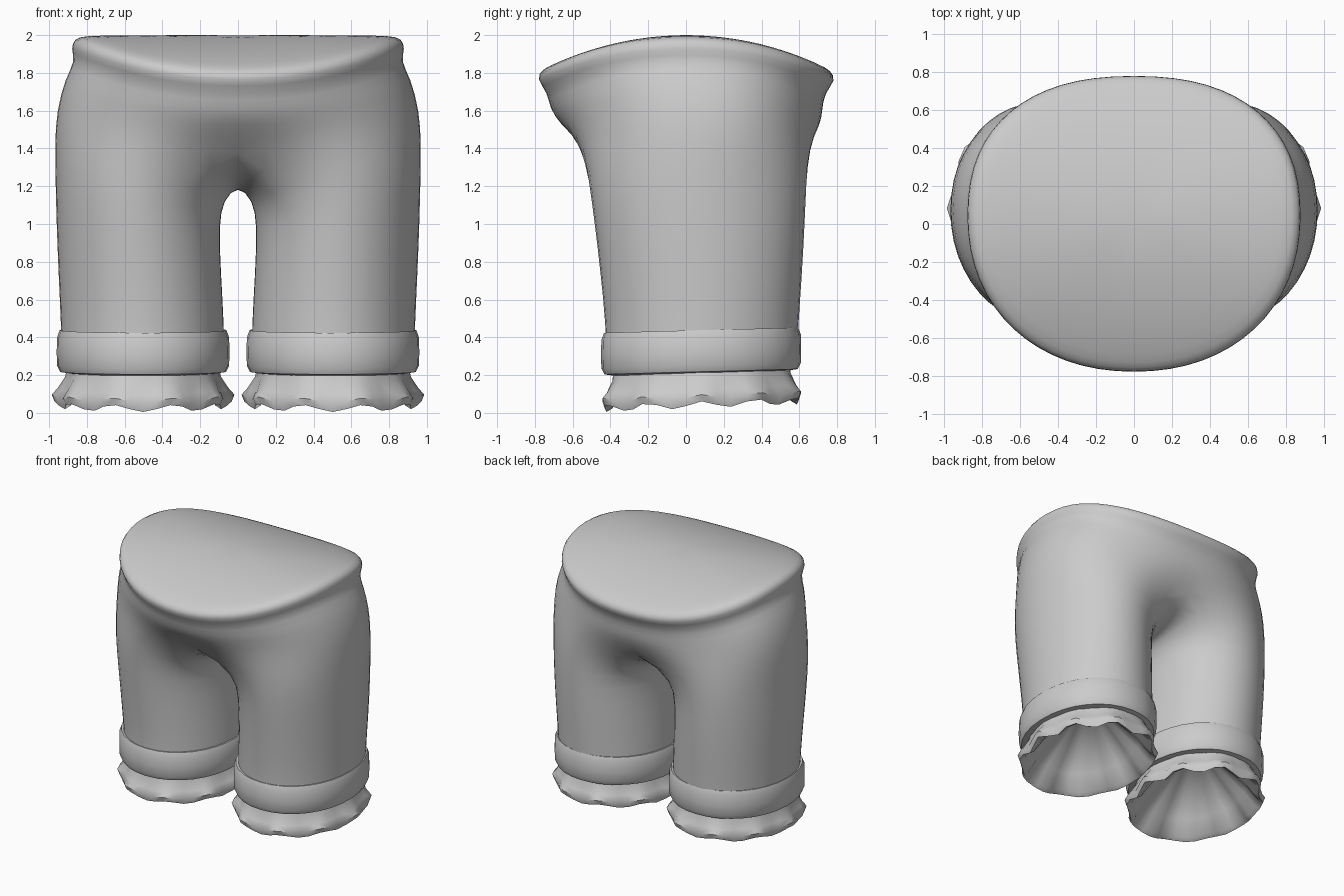
import bpy, math
from math import sin, cos, pi, radians

if "Cube" in bpy.data.objects:
    bpy.data.objects.remove(bpy.data.objects["Cube"])

grey = bpy.data.materials.new("plain_grey")
grey.diffuse_color = (0.6, 0.6, 0.6, 1)
grey.use_nodes = True
grey.node_tree.nodes["Principled BSDF"].inputs["Base Color"].default_value = grey.diffuse_color


def spow(v, e):
    return math.copysign(abs(v) ** e, v)


def oval(a, xi, xo, yf, yb, n=2.0):
    """Point at angle a on a squarish oval with its own front and back depth."""
    c, s = spow(cos(a), 2 / n), spow(sin(a), 2 / n)
    my = (yf + yb) / 2
    return (xi + xo) / 2 + (xo - xi) / 2 * c, my + (yb - yf) / 2 * s


def make(name, verts, faces, subdivide=False):
    me = bpy.data.meshes.new(name)
    me.from_pydata(verts, [], faces)
    me.materials.append(grey)
    ob = bpy.data.objects.new(name, me)
    bpy.context.collection.objects.link(ob)
    bpy.ops.object.select_all(action='DESELECT')
    ob.select_set(True)
    bpy.context.view_layer.objects.active = ob
    if subdivide:
        bpy.ops.object.shade_smooth()
    else:
        bpy.ops.object.shade_smooth_by_angle(angle=radians(50))
    mir = ob.modifiers.new("mirror", 'MIRROR')
    mir.use_clip = True
    mir.merge_threshold = 0.002
    if subdivide:
        sub = ob.modifiers.new("smooth", 'SUBSURF')
        sub.levels = sub.render_levels = 1
    return ob


# ---- trousers: one leg and half the hips, mirrored across the middle
K, INNER = 16, 7                 # outer arc segments, inner thigh points
N = K + 1 + INNER
SPLIT = radians(130)
angles = [-SPLIT + 2 * SPLIT * i / K for i in range(K + 1)]
angles += [SPLIT + (2 * pi - 2 * SPLIT) * (j + 1) / (INNER + 1) for j in range(INNER)]

verts, faces = [], []
# leg rings: height, inner x, outer x, front y, back y, drop at the inner thigh
legs = [(.30, .07, .938, -.43, .595, 0), (.45, .07, .942, -.43, .60, 0),
        (.75, .088, .956, -.46, .622, 0), (1.0, .098, .966, -.49, .635, 0),
        (1.24, .075, .972, -.52, .645, .115)]
for z, xi, xo, yf, yb, drop in legs:
    for a in angles:
        x, y = oval(a, xi, xo, yf, yb)
        verts.append((x, y, z - drop * ((1 - cos(a)) / 2) ** 3))

# hip rings: side, front, back height, half width, front, back depth, widest y
hips = [(1.42, 1.42, 1.40, .975, -.655, .72, .08), (1.60, 1.525, 1.52, .966, -.67, .715, .08),
        (1.78, 1.615, 1.60, .918, -.728, .725, .07), (1.865, 1.69, 1.69, .865, -.735, .735, .05),
        (1.93, 1.77, 1.76, .890, -.80, .80, .04), (1.985, 1.815, 1.81, .872, -.765, .77, .04)]


def hip_point(i, ring):
    zs, zf, zb, rx, yf, yb, ym = ring
    a = -pi / 2 + pi * i / K
    # the back is a little squarer than the front
    d, ze, n = (ym - yf, zf, 2.15) if a < 0 else (yb - ym, zb, 2.35)
    x, y = rx * spow(cos(a), 2 / n), ym + d * spow(sin(a), 2 / n)
    if i in (0, K):
        x = 0
    return x, y, zs + (ze - zs) * abs(y / (yf if y < 0 else yb)) ** 2.2


rows = []
for r, ring in enumerate(hips):
    row = []
    for i in range(K + 1):
        x, y, z = hip_point(i, ring)
        if r == 0:               # between hip shape and leg shape
            lx, ly = oval(angles[i], .05, .975, -.525, .65)
            x, y = .55 * x + .45 * lx, .55 * y + .45 * ly
            if i in (0, K):
                x = 0
        row.append((x, y, z))
    rows.append(row)
# gently arched top cover
for s in (.93, .7, .35):
    row = []
    for x, y, z in rows[len(hips) - 1]:
        row.append((x * s, y * s, 2.0 - .185 * abs(y * s / .77) ** 2.1))
    rows.append(row)

# crotch arch closes the inner thigh on the centre line
front, back = rows[0][0], rows[0][K]
arch = []
for j in range(INNER):
    t = (j + 1) / (INNER + 1)
    s = 1 - 2 * t
    ze = back[2] if s > 0 else front[2]
    arch.append((0, back[1] + (front[1] - back[1]) * t, 1.205 + (ze - 1.205) * s * s))

starts = []
for r, row in enumerate(rows):
    starts.append(len(verts))
    verts += row + (arch if r == 0 else [])
for r in range(len(legs)):
    b = r * N
    for i in range(N):
        k = (i + 1) % N
        faces.append((b + i, b + k, b + N + k, b + N + i))
for lo, hi in zip(starts, starts[1:]):
    faces += [(lo + i, lo + i + 1, hi + i + 1, hi + i) for i in range(K)]
verts.append((0, 0, 2.0))
faces += [(starts[-1] + i, starts[-1] + i + 1, len(verts) - 1) for i in range(K)]
make("trousers", verts, faces, True)


# ---- rings that run round a leg opening
def leg_band(name, rings, n, point, apex=None):
    vs = [point(r, 2 * pi * i / n) for r in rings for i in range(n)]
    fs = []
    for r in range(len(rings) - 1):
        for i in range(n):
            k = (i + 1) % n
            fs.append((r * n + i, (r + 1) * n + i, (r + 1) * n + k, r * n + k))
    if apex:
        last = (len(rings) - 1) * n
        vs.append(apex)
        fs += [(last + i, len(vs) - 1, last + (i + 1) % n) for i in range(n)]
    return make(name, vs, fs)


# turned-up cuff: radial offset, height
def cuff_point(ring, a):
    off, z = ring
    x, y = oval(a, .045 - off, .96 + off, -.45 - off, .61 + off, 2.1)
    return x, y, z + .014 * sin(a)


leg_band("cuff", [(-.06, .432), (-.016, .438), (-.002, .40), (0, .32), (-.002, .25),
                  (-.018, .218), (-.085, .208)], 32, cuff_point)


# wavy frill: radial offset, height, wave in radius, wave in height
def frill_point(ring, a):
    off, z, wr, wz = ring
    w = cos(10 * a + .6 * sin(2 * a))
    off += wr * w
    x, y = oval(a, .045 - off, .96 + off, -.445 - off, .61 + off, 2.0)
    return x, y, z + wz * w + .02 * sin(a)


# outside, hem lip, then a hollow cone inside
leg_band("frill", [(-.06, .25, 0, 0), (-.05, .19, .006, 0), (-.016, .125, .013, .004),
                   (.008, .085, .018, .012), (-.006, .043, .018, .018),
                   (-.04, .06, .016, .016), (-.12, .165, .012, .004)],
         40, frill_point, (.50, .083, .55))
